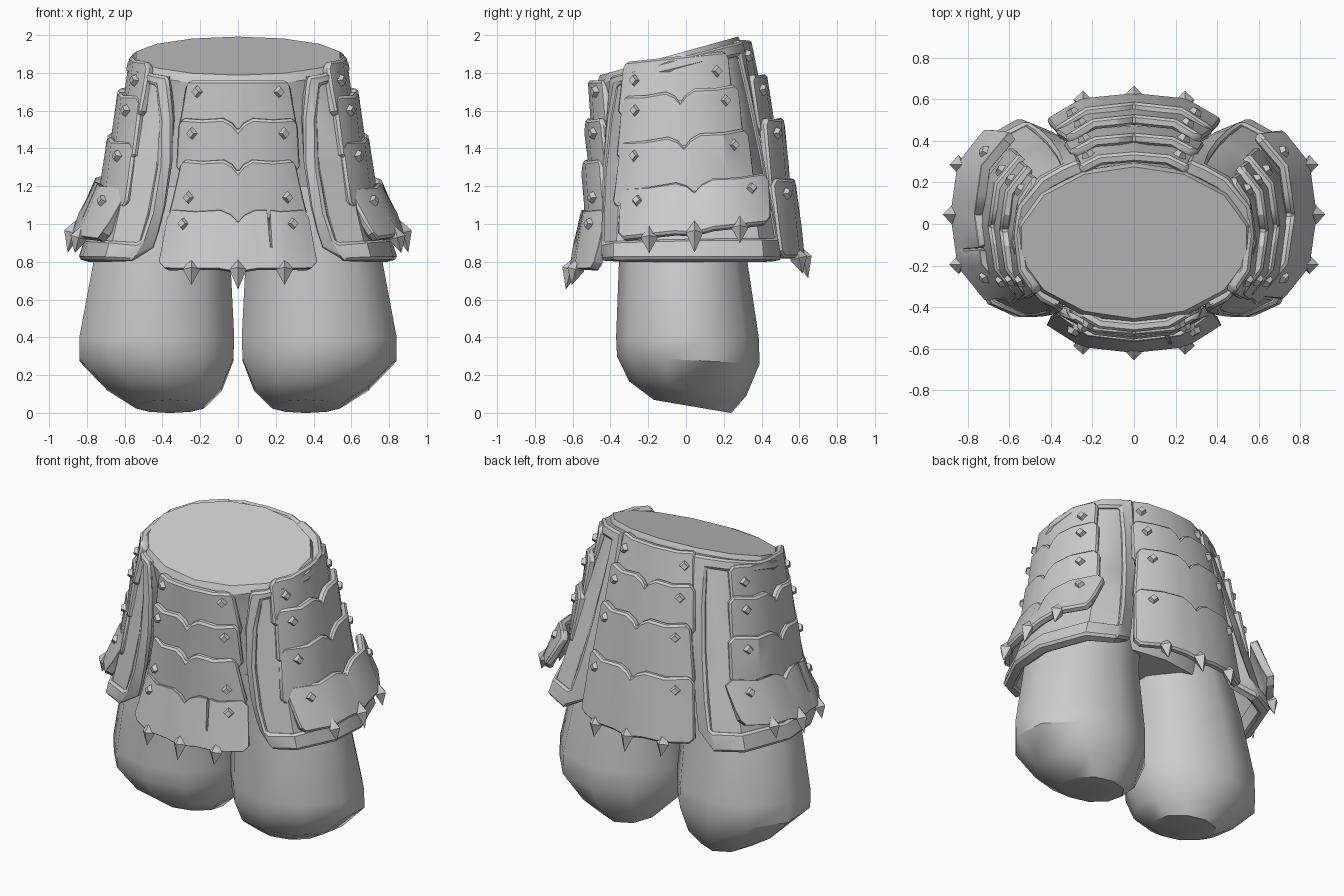
import bpy, bmesh, math
from mathutils import Vector, Matrix

cube = bpy.data.objects.get("Cube")
if cube:
    bpy.data.objects.remove(cube, do_unlink=True)

grey = bpy.data.materials.new("plain_grey")
grey.use_nodes = True
grey.diffuse_color = (0.6, 0.6, 0.6, 1)
grey.node_tree.nodes["Principled BSDF"].inputs["Base Color"].default_value = (0.6, 0.6, 0.6, 1)


def finish(name, bm, thick=0, bevel=0, fix_normals=False, angle=30):
    if fix_normals:
        bmesh.ops.recalc_face_normals(bm, faces=bm.faces)
    mesh = bpy.data.meshes.new(name)
    bm.to_mesh(mesh)
    bm.free()
    mesh.materials.append(grey)
    ob = bpy.data.objects.new(name, mesh)
    bpy.context.collection.objects.link(ob)
    if thick:
        mod = ob.modifiers.new("thickness", 'SOLIDIFY')
        mod.thickness, mod.offset = thick, 0
    if bevel:
        mod = ob.modifiers.new("chamfer", 'BEVEL')
        mod.width, mod.segments, mod.angle_limit = bevel, 1, math.radians(50)
    bpy.ops.object.select_all(action='DESELECT')
    ob.select_set(True)
    bpy.context.view_layer.objects.active = ob
    if thick or bevel:
        bpy.ops.object.convert(target='MESH')
    bpy.ops.object.shade_smooth_by_angle(angle=math.radians(angle))


def grid(bm, rows, keep=lambda r, c: True):
    """Quad sheet through rows of points, keeping chosen cells."""
    vs = [[bm.verts.new(p) for p in row] for row in rows]
    for r in range(len(rows) - 1):
        for c in range(len(rows[0]) - 1):
            if keep(r, c):
                bm.faces.new((vs[r][c], vs[r + 1][c], vs[r + 1][c + 1], vs[r][c + 1]))
    bmesh.ops.delete(bm, geom=[v for v in bm.verts if not v.link_faces], context='VERTS')


def loft(name, rings, sides, angle):
    """Capped loft; ring = z, x0, x1, y0, y1, tilt."""
    bm = bmesh.new()
    loops = []
    grow = 1 / math.cos(math.pi / sides)
    for z, x0, x1, y0, y1, tilt in rings:
        loop = []
        for i in range(sides):
            t = 2 * math.pi * (i + 0.5) / sides
            y = (y0 + y1) / 2 + (y1 - y0) / 2 * math.sin(t)
            x = (x0 + x1) / 2 + (x1 - x0) / 2 * math.cos(t) * grow
            loop.append(bm.verts.new((x, y, z + tilt * y)))
        loops.append(loop)
    for a, b in zip(loops, loops[1:]):
        for i in range(sides):
            j = (i + 1) % sides
            bm.faces.new((a[i], a[j], b[j], b[i]))
    bm.faces.new(loops[0])
    bm.faces.new(loops[-1])
    finish(name, bm, fix_normals=True, angle=angle)


# Waist and trouser legs
loft("waist", [(0.95, -0.55, 0.55, -0.38, 0.3, 0), (1.3, -0.58, 0.58, -0.42, 0.32, 0.05),
               (1.7, -0.54, 0.54, -0.45, 0.3, 0.2), (1.87, -0.565, 0.565, -0.475, 0.295, 0.28),
               (1.915, -0.54, 0.54, -0.455, 0.275, 0.28)], 14, 30)
for s, side in ((1, "left"), (-1, "right")):
    shape = [(0.04, 0.18, 0.54, -0.17, 0.24, -0.17), (0.13, 0.085, 0.69, -0.3, 0.32, -0.12),
             (0.28, 0.025, 0.84, -0.365, 0.39, -0.05), (0.4, 0.02, 0.84, -0.37, 0.385, 0),
             (0.8, 0.04, 0.765, -0.355, 0.325, 0), (1.2, 0.02, 0.64, -0.36, 0.28, 0)]
    loft(side + "_trouser_leg",
         [(z, *sorted((s * a, s * b)), c, d, t) for z, a, b, c, d, t in shape], 10, 40)

# Hip skirts: curved sheets with a raised border
TOP = [(.36, -.375), (.43, -.335), (.5, -.26), (.545, -.09), (.52, .07), (.42, .19), (.33, .24), (.25, .275)]
MID = [(.35, -.39), (.43, -.405), (.57, -.33), (.66, -.08), (.65, .12), (.55, .31), (.42, .37), (.31, .35)]
LOW = [(.46, -.37), (.56, -.415), (.68, -.36), (.79, -.14), (.81, .1), (.70, .39), (.55, .475), (.41, .41)]


def skirt_rows(s):
    rows = []
    for t in (0, 0.06, 0.25, 0.5, 0.75, 0.9, 1):
        ka, kb, kc = 2 * (t - .5) * (t - 1), 4 * t * (1 - t), 2 * t * (t - .5)
        row = []
        for i in range(len(TOP)):
            a, b, c = Vector(TOP[i]), Vector(MID[i]), Vector(LOW[i])
            p = a * ka + b * kb + c * kc
            bottom = 0.88 if i in (0, len(TOP) - 1) else 0.805
            row.append((s * p.x, p.y, (1.885 + 0.28 * a.y) * (1 - t) + bottom * t))
        rows.append(row)
    return rows


for s, side in ((1, "left"), (-1, "right")):
    bm = bmesh.new()
    grid(bm, skirt_rows(s))
    finish(side + "_hip_skirt", bm, thick=0.03)
    bm = bmesh.new()
    grid(bm, skirt_rows(s), lambda r, c: r in (0, 5) or c in (0, 6))
    finish(side + "_hip_skirt_border", bm, thick=0.075, bevel=0.014)

# Armour plates: columns are across, top edge offset, bottom edge offset
HALF = [(0.1, -0.025, -0.01), (0.25, 0, 0), (0.6, -0.008, 0), (0.92, 0, 0), (1, -0.04, 0.035)]
COLS = [(-u, a, b) for u, a, b in reversed(HALF)] + [(0, -0.065, -0.02)] + HALF


def sag_at(u):
    u = abs(u)
    return u / 0.6 * 0.2 if u < 0.6 else 0.2 + (u - 0.6) / 0.4 * 0.8


def stack(name, across, out, specs, slope=0, crack=None, drops=(.08, .08, .08, .08)):
    """Four overlapping plates with rivets, and spikes on the lowest."""
    across, out, up = Vector(across), Vector(out), Vector((0, 0, 1))
    studs, spikes = bmesh.new(), bmesh.new()
    for n, (zt, zb, wt, wb, dt, db, sag, centre) in enumerate(specs):
        last = n == len(specs) - 1

        def point(u, k, dz=0, lift=0):
            a = centre + u * (wt + (wb - wt) * k)
            d = dt + (db - dt) * k - sag * sag_at(u) + lift
            return across * a + out * d + up * (zt + (zb - zt) * k + dz + slope * a)

        cols = list(COLS)
        if last and crack:
            cols = sorted(cols + [(crack - .03, 0, 0), (crack, -0.13, 0), (crack + .03, 0, 0)])
        bm = bmesh.new()
        grid(bm, [[point(u, 0, top if n or abs(u) == 1 else 0) for u, top, _ in cols],
                  [point(u, 0.65) for u, _, _ in cols],
                  [point(u, 1, low) for u, _, low in cols]])
        finish(f"{name}_plate_{n + 1}", bm, thick=0.05, bevel=0.012)
        for sgn in (-1, 1):
            k = drops[n] / (zt - zb)
            normal = out + across * sgn * 0.55 + up * (db - dt) / (zt - zb)
            rot = normal.to_track_quat('Z', 'Y').to_matrix().to_4x4()
            bmesh.ops.create_cone(studs, cap_ends=True, segments=4, radius1=0.041, radius2=0.022,
                                  depth=0.045, matrix=Matrix.Translation(point(sgn * 0.78, k, 0, 0.032)) @ rot)
        if last:
            for u in (-0.6, 0, 0.6):
                down = (out * 0.25 - up).normalized()
                rot = down.to_track_quat('Z', 'Y').to_matrix().to_4x4()
                base = point(u, 1, 0, 0.015)
                tip = 0.11 if u == 0 else 0.085
                for direction, length in ((1, tip), (-1, 0.065)):
                    m = Matrix.Translation(base + down * direction * length / 2) @ rot
                    if direction < 0:
                        m = m @ Matrix.Rotation(math.pi, 4, 'X')
                    bmesh.ops.create_cone(spikes, segments=4, radius1=0.046, radius2=0,
                                          depth=length, matrix=m)
    bmesh.ops.remove_doubles(spikes, verts=spikes.verts, dist=0.0005)
    finish(name + "_rivets", studs, angle=20)
    finish(name + "_spikes", spikes, fix_normals=True, angle=20)


# Plate rows: top z, bottom z, half widths, distances out, sag, centre
stack("front", (1, 0, 0), (0, -1, 0), [
    (1.76, 1.47, .27, .31, .495, .475, .08, 0), (1.56, 1.27, .31, .32, .515, .49, .09, 0),
    (1.34, 1.02, .30, .36, .53, .51, .10, 0), (1.07, 0.76, .36, .41, .54, .595, .13, 0)],
    crack=0.44, drops=(.06, .08, .2, .07))
stack("back", (-1, 0, 0), (0, 1, 0), [
    (1.97, 1.70, .27, .31, .32, .375, .07, 0), (1.79, 1.47, .30, .33, .41, .45, .08, 0),
    (1.56, 1.17, .32, .37, .50, .53, .10, 0), (1.24, 0.82, .37, .41, .56, .605, .12, 0)])
for s, side in ((1, "left"), (-1, "right")):
    stack(side + "_hip", (0, 1, 0), (s, 0, 0), [
        (1.89, 1.60, .27, .30, .55, .59, .09, -.055), (1.71, 1.37, .30, .33, .62, .655, .12, -.03),
        (1.47, 1.12, .33, .37, .675, .715, .14, -.01), (1.22, 0.95, .38, .40, .745, .86, .16, .045)],
        slope=0.11, crack=-0.42 if s < 0 else None, drops=(.1, .08, .08, .07))
